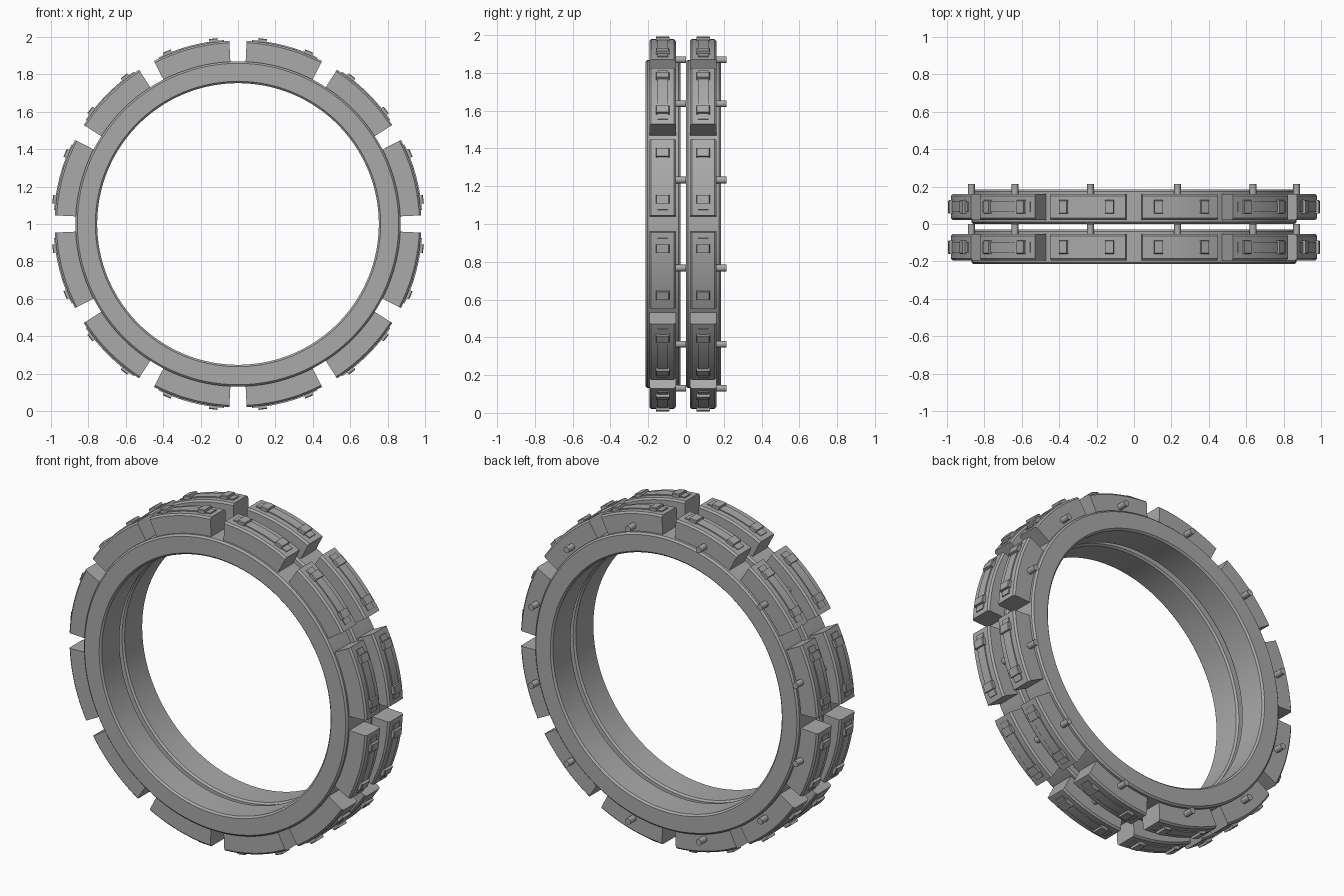
import bpy, bmesh, math
from mathutils import Matrix, Vector

cube = bpy.data.objects.get("Cube")
if cube:
    bpy.data.objects.remove(cube, do_unlink=True)

grey = bpy.data.materials.new("plain_grey")
grey.use_nodes = True
grey.diffuse_color = (0.4, 0.4, 0.4, 1)
grey.node_tree.nodes["Principled BSDF"].inputs["Base Color"].default_value = (0.4, 0.4, 0.4, 1)

CENTRE_Z = 1.0
BLOCKS = 12


def finish(bm, name):
    bmesh.ops.recalc_face_normals(bm, faces=bm.faces)
    mesh = bpy.data.meshes.new(name)
    bm.to_mesh(mesh)
    bm.free()
    obj = bpy.data.objects.new(name, mesh)
    bpy.context.collection.objects.link(obj)
    mesh.materials.append(grey)
    bpy.ops.object.select_all(action='DESELECT')
    obj.select_set(True)
    bpy.context.view_layer.objects.active = obj
    bpy.ops.object.shade_smooth_by_angle(angle=math.radians(25))
    return obj


def sweep(bm, profile, start, end, steps, closed=False):
    """Sweep a (radius, y) profile about the wheel axis, angles in degrees."""
    rows = []
    for i in range(steps if closed else steps + 1):
        a = math.radians(start + (end - start) * i / steps)
        rows.append([bm.verts.new((r * math.cos(a), y, CENTRE_Z + r * math.sin(a)))
                     for r, y in profile])
    n = len(profile)
    for i in range(steps):
        a, b = rows[i], rows[(i + 1) % len(rows)]
        for j in range(n):
            k = (j + 1) % n
            bm.faces.new((a[j], a[k], b[k], b[j]))
    if not closed:
        bm.faces.new(rows[0])
        bm.faces.new(rows[-1])


def box(r0, r1, y0, y1, top=0.0, bottom=0.0):
    """Rectangular cross-section with chamfered outer and inner corners."""
    outer = [(r1 - top, y0), (r1, y0 + top), (r1, y1 - top), (r1 - top, y1)] if top else [(r1, y0), (r1, y1)]
    inner = [(r0 + bottom, y1), (r0, y1 - bottom), (r0, y0 + bottom), (r0 + bottom, y0)] if bottom else [(r0, y1), (r0, y0)]
    return outer + inner


def build_wheel(label, y0):
    mid = y0 + 0.091
    # Rim band
    bm = bmesh.new()
    sweep(bm, box(0.753, 0.869, y0, y0 + 0.185, 0.01, 0.01), 0, 360, 128, closed=True)
    finish(bm, label + "_rim")

    blocks, straps, clamps, pegs = (bmesh.new() for _ in range(4))
    for i in range(BLOCKS):
        c = (i + 0.5) * 360 / BLOCKS
        # Tread block
        sweep(blocks, box(0.85, 0.98, mid - 0.07, mid + 0.07, 0.01), c - 12.3, c + 12.3, 10)
        # Strap along the block
        sweep(straps, box(0.97, 0.986, mid - 0.028, mid + 0.028), c - 10.6, c + 10.6, 10)
        # Clamp at each end of the strap
        for side in (-1, 1):
            m = c + side * 7.4
            sweep(clamps, box(0.97, 1.0, mid - 0.036, mid + 0.036, 0.004), m - 1.3, m + 1.3, 1)
        # Peg on the back
        a = math.radians(c)
        at = Vector((0.9 * math.cos(a), y0 + 0.18, CENTRE_Z + 0.9 * math.sin(a)))
        bmesh.ops.create_cone(pegs, cap_ends=True, segments=16, radius1=0.018, radius2=0.018,
                              depth=0.07,
                              matrix=Matrix.Translation(at) @ Matrix.Rotation(math.pi / 2, 4, 'X'))
    finish(blocks, label + "_tread_blocks")
    finish(straps, label + "_straps")
    finish(clamps, label + "_clamps")
    finish(pegs, label + "_pegs")


build_wheel("front", -0.215)
build_wheel("back", 0.0)
